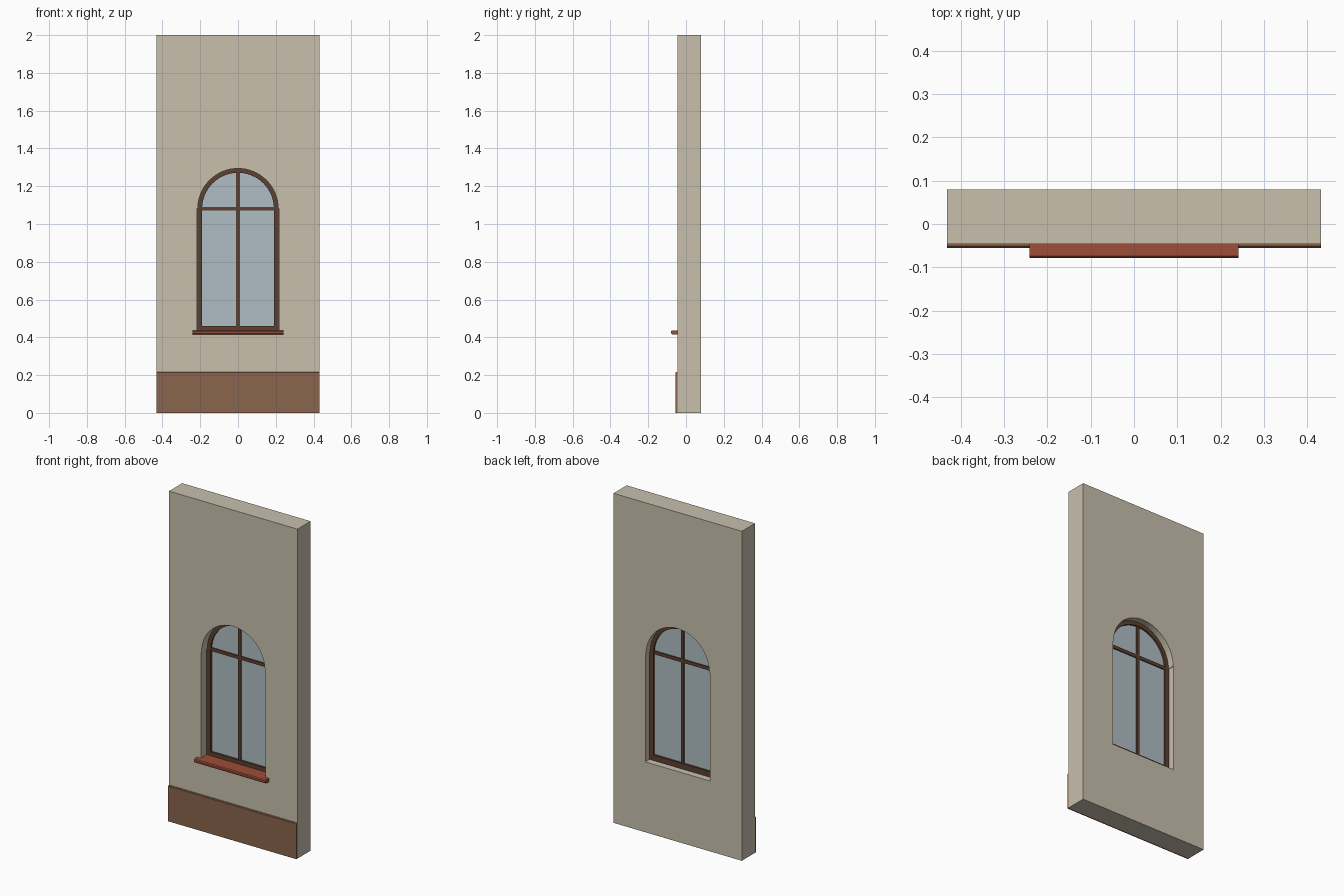
import bpy, bmesh, math

if "Cube" in bpy.data.objects:
    bpy.data.objects.remove(bpy.data.objects["Cube"])

SPRING = 1.081          # height where the arch starts


def material(name, rgb):
    m = bpy.data.materials.new(name)
    m.diffuse_color = (*rgb, 1)
    m.use_nodes = True
    m.node_tree.nodes["Principled BSDF"].inputs["Base Color"].default_value = m.diffuse_color
    return m


STONE = material("beige plaster", (0.58, 0.525, 0.42))
BROWN = material("plinth brown", (0.255, 0.128, 0.074))
WOOD = material("dark wood", (0.107, 0.052, 0.031))
RED = material("sill red", (0.34, 0.077, 0.042))
GLASS = material("pale glass", (0.43, 0.515, 0.55))


def finish(bm, name, mat, smooth=False):
    bmesh.ops.remove_doubles(bm, verts=bm.verts, dist=1e-5)
    bmesh.ops.recalc_face_normals(bm, faces=bm.faces)
    me = bpy.data.meshes.new(name)
    bm.to_mesh(me)
    bm.free()
    ob = bpy.data.objects.new(name, me)
    bpy.context.collection.objects.link(ob)
    me.materials.append(mat)
    if smooth:
        smooth_by_angle(ob)
    return ob


def select(ob):
    bpy.ops.object.select_all(action='DESELECT')
    ob.select_set(True)
    bpy.context.view_layer.objects.active = ob


def smooth_by_angle(ob):
    select(ob)
    bpy.ops.object.shade_smooth_by_angle(angle=math.radians(30))


def box(name, mat, x0, x1, y0, y1, z0, z1, chamfer=0, pick=None):
    """Box, optionally chamfered on the edges chosen by pick(edge centre)."""
    bm = bmesh.new()
    bmesh.ops.create_cube(bm, size=1)
    for v in bm.verts:
        v.co = (x0 if v.co.x < 0 else x1, y0 if v.co.y < 0 else y1, z0 if v.co.z < 0 else z1)
    if chamfer:
        edges = [e for e in bm.edges if pick((e.verts[0].co + e.verts[1].co) / 2)]
        bmesh.ops.bevel(bm, geom=edges, offset=chamfer, segments=1, affect='EDGES')
    return finish(bm, name, mat)


def arch(half, radius, bottom, n=32):
    """Outline of a round-topped opening, as (x, z) points."""
    arc = [(radius * math.cos(math.pi * i / n), SPRING + radius * math.sin(math.pi * i / n))
           for i in range(n + 1)]
    return [(half, bottom), (half, SPRING)] + arc + [(-half, SPRING), (-half, bottom)]


def arch_solid(name, mat, outline, y0, y1):
    bm = bmesh.new()
    f = bm.faces.new([bm.verts.new((x, y0, z)) for x, z in dict.fromkeys(outline)])
    ext = bmesh.ops.extrude_face_region(bm, geom=[f], use_keep_orig=True)
    for v in ext['geom']:
        if isinstance(v, bmesh.types.BMVert):
            v.co.y = y1
    return finish(bm, name, mat)


def arch_ring(name, mat, outer, inner, y0, y1):
    bm = bmesh.new()
    loops = [[bm.verts.new((x, y, z)) for x, z in pts]
             for pts, y in ((outer, y0), (outer, y1), (inner, y1), (inner, y0))]
    n = len(outer)
    for k in range(4):
        a, b = loops[k], loops[(k + 1) % 4]
        for i in range(n):
            j = (i + 1) % n
            bm.faces.new((a[i], a[j], b[j], b[i]))
    return finish(bm, name, mat, smooth=True)


# wall with the arched opening cut through
opening = arch(0.217, 0.213, 0.427)
wall = box("wall", STONE, -0.431, 0.431, -0.046, 0.08, 0, 2)
cutter = arch_solid("opening_cutter", STONE, opening, -0.3, 0.3)
cutter.hide_render = True
mod = wall.modifiers.new("opening", 'BOOLEAN')
mod.operation = 'DIFFERENCE'
mod.solver = 'EXACT'
mod.object = cutter
select(wall)
bpy.ops.object.modifier_apply(modifier=mod.name)
bpy.data.objects.remove(cutter)
smooth_by_angle(wall)

# plinth band along the foot of the wall, top front edge chamfered
box("plinth", BROWN, -0.431, 0.431, -0.055, -0.046, 0, 0.217, 0.004,
    lambda c: c.y < -0.054 and c.z > 0.21)

# window sill, running back to the frame
box("sill", RED, -0.241, 0.241, -0.079, 0.012, 0.416, 0.437, 0.005,
    lambda c: c.y < -0.078 and abs(c.x) < 0.01)

# window frame, glazing bars and pane
arch_ring("window_frame", WOOD, opening, arch(0.19, 0.19, 0.461), 0.01, 0.04)
box("mullion", WOOD, -0.01, 0.01, 0.014, 0.036, 0.455, 1.275)
box("transom", WOOD, -0.195, 0.195, 0.014, 0.036, 1.071, 1.091)
arch_solid("glass", GLASS, arch(0.195, 0.195, 0.455), 0.021, 0.029)
